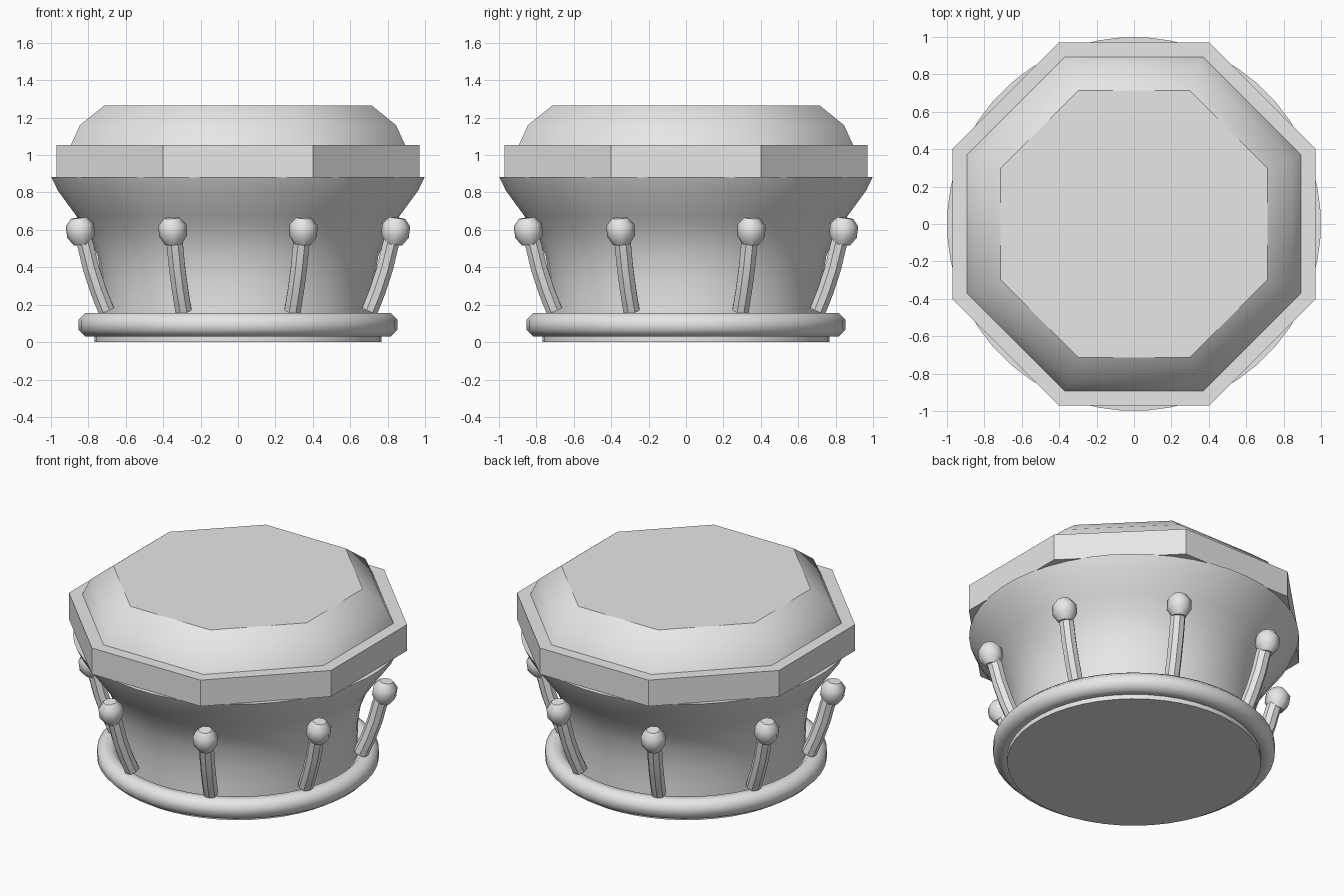
import bpy, bmesh, math
from math import cos, sin, pi, radians

if "Cube" in bpy.data.objects:
    bpy.data.objects.remove(bpy.data.objects["Cube"], do_unlink=True)

grey = bpy.data.materials.new("plain grey")
grey.use_nodes = True
grey.diffuse_color = (0.8, 0.8, 0.8, 1)
grey.node_tree.nodes["Principled BSDF"].inputs["Base Color"].default_value = (0.8, 0.8, 0.8, 1)


def shade(obj, angle):
    bpy.ops.object.select_all(action='DESELECT')
    obj.select_set(True)
    bpy.context.view_layer.objects.active = obj
    bpy.ops.object.shade_smooth_by_angle(angle=radians(angle))


def lathe(name, profile, sides, angle=35, closed=False):
    """Revolve (radius, height) points; cap the ends unless the profile is a loop."""
    bm = bmesh.new()
    rings = []
    for r, z in profile:
        rings.append([bm.verts.new((r * cos(a), r * sin(a), z))
                      for a in (2 * pi * (i + 0.5) / sides for i in range(sides))])
    pairs = list(zip(rings, rings[1:]))
    if closed:
        pairs.append((rings[-1], rings[0]))
    else:
        bm.faces.new(rings[0][::-1])
        bm.faces.new(rings[-1])
    for low, high in pairs:
        for i in range(sides):
            j = (i + 1) % sides
            bm.faces.new((low[i], low[j], high[j], high[i]))
    bmesh.ops.recalc_face_normals(bm, faces=bm.faces)
    mesh = bpy.data.meshes.new(name)
    bm.to_mesh(mesh)
    bm.free()
    mesh.materials.append(grey)
    obj = bpy.data.objects.new(name, mesh)
    bpy.context.collection.objects.link(obj)
    shade(obj, angle)
    return obj


# Round flared body and its foot
lathe("foot", [(0.77, 0), (0.77, 0.06)], 48)
lathe("drum_body", [(0.73, 0.05), (0.725, 0.2), (0.73, 0.33), (0.752, 0.46), (0.80, 0.58),
                    (0.87, 0.68), (0.965, 0.81), (1.0, 0.882)], 48)

# Rounded ring around the foot
tube = 0.0625 / cos(pi / 8)
lathe("base_ring", [(0.792 + tube * cos(a), 0.093 + tube * sin(a))
                    for a in (pi / 4 * (k + 0.5) for k in range(8))], 48, 60, True)

# Octagonal collar and domed skin (radii are measured to the flats)
to_corner = 1 / cos(pi / 8)
lathe("collar", [(0.97 * to_corner, 0.88), (0.97 * to_corner, 1.055)], 8)
dome = lathe("drum_head", [(0.895 * to_corner, 1.05), (0.845 * to_corner, 1.16),
                           (0.715 * to_corner, 1.265)], 8, 60)
for face in dome.data.polygons:
    face.use_smooth = abs(face.normal.z) < 0.95

# Bent peg, swept along a short path
path = [(0.763, 0.17), (0.81, 0.28), (0.852, 0.4), (0.88, 0.51), (0.905, 0.59)]
curve = bpy.data.curves.new("peg", 'CURVE')
curve.dimensions = '3D'
curve.bevel_depth = 0.047
curve.bevel_resolution = 2
curve.use_fill_caps = True
spline = curve.splines.new('POLY')
spline.points.add(len(path) - 1)
for point, (r, z) in zip(spline.points, path):
    point.co = (r, 0, z, 1)
curve.materials.append(grey)
peg = bpy.data.objects.new("peg", curve)
bpy.context.collection.objects.link(peg)
bpy.ops.object.select_all(action='DESELECT')
peg.select_set(True)
bpy.context.view_layer.objects.active = peg
bpy.ops.object.convert(target='MESH')
peg = bpy.context.view_layer.objects.active
shade(peg, 40)

# Faceted knob on the peg
knob = lathe("knob", [(0.045, -0.075), (0.075, -0.03), (0.075, 0.03), (0.042, 0.068)], 8, 46)

# Repeat peg and knob around the body
for i in range(8):
    turn = pi / 8 + i * pi / 4
    p, k = (peg, knob) if i == 0 else (peg.copy(), knob.copy())
    if i:
        bpy.context.collection.objects.link(p)
        bpy.context.collection.objects.link(k)
    p.name, k.name = f"peg_{i + 1}", f"knob_{i + 1}"
    p.rotation_euler.z = turn
    k.location = (0.912 * cos(turn), 0.912 * sin(turn), 0.597)
    k.rotation_euler = (0, radians(8), turn)
